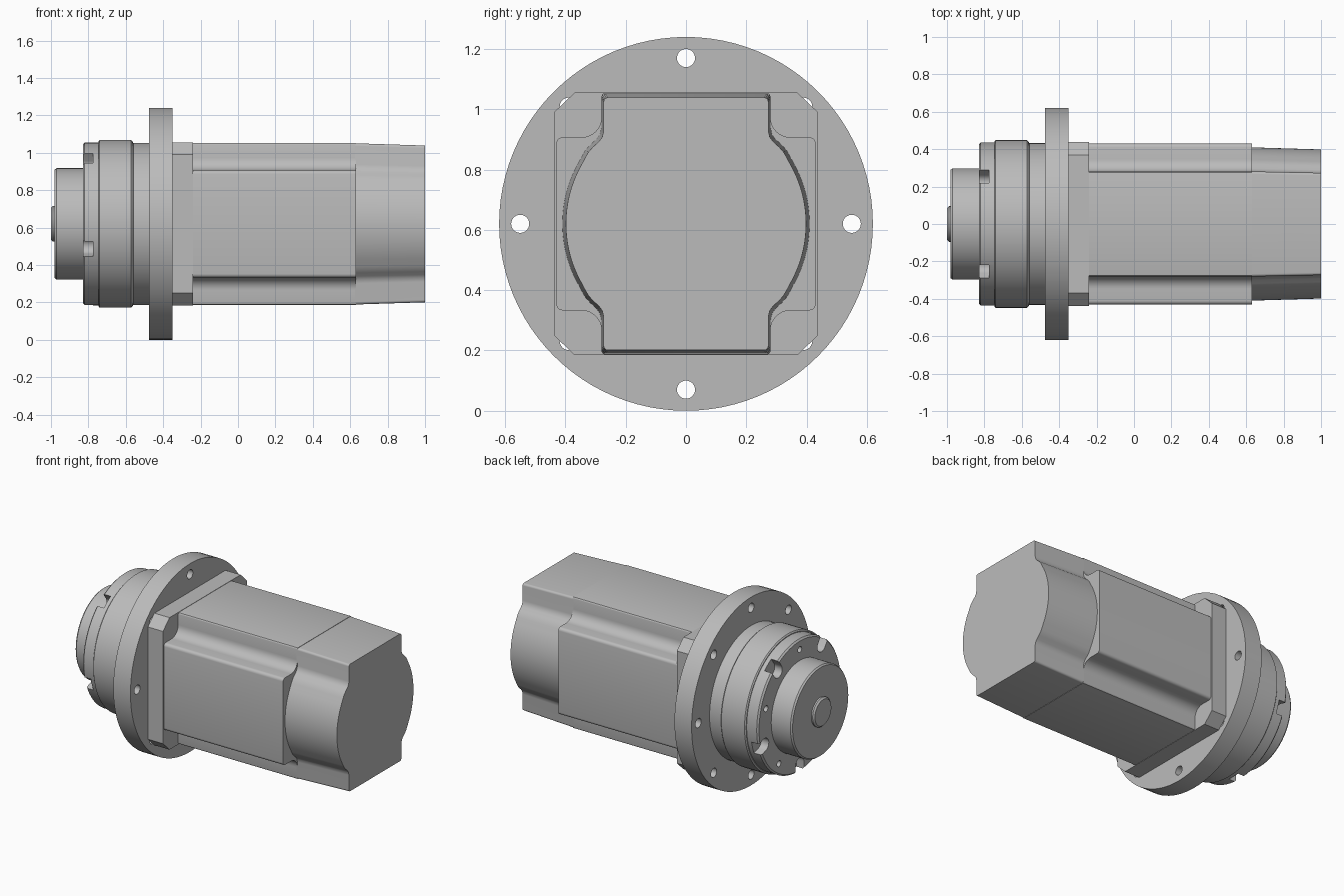
import bpy, bmesh
from math import sin, cos, radians, pi

AXIS_Z = 0.62   # height of the motor shaft axis
SEGS = 96

if "Cube" in bpy.data.objects:
    bpy.data.objects.remove(bpy.data.objects["Cube"], do_unlink=True)

metal = bpy.data.materials.new("grey metal")
metal.use_nodes = True
grey = (0.5, 0.5, 0.5, 1)
metal.diffuse_color = grey
metal.node_tree.nodes["Principled BSDF"].inputs["Base Color"].default_value = grey


def loft(name, sections):
    """Join (x, outline) sections along the shaft axis and cap both ends."""
    bm = bmesh.new()
    rings = [[bm.verts.new((x, y, z + AXIS_Z)) for y, z in pts] for x, pts in sections]
    n = len(rings[0])
    for a, b in zip(rings, rings[1:]):
        for i in range(n):
            j = (i + 1) % n
            bm.faces.new((a[i], a[j], b[j], b[i]))
    bm.faces.new(rings[0])
    bm.faces.new(rings[-1])
    bmesh.ops.recalc_face_normals(bm, faces=bm.faces[:])
    mesh = bpy.data.meshes.new(name)
    bm.to_mesh(mesh)
    bm.free()
    mesh.materials.append(metal)
    ob = bpy.data.objects.new(name, mesh)
    bpy.context.collection.objects.link(ob)
    return ob


def arc(cy, cz, r, start, end, steps):
    angles = [radians(start + (end - start) * i / steps) for i in range(steps + 1)]
    return [(cy + r * cos(a), cz + r * sin(a)) for a in angles]


def circle(r, cy=0, cz=0, n=SEGS):
    return arc(cy, cz, r, 0, 360, n)[:-1]


def turned(name, profile):
    return loft(name, [(x, circle(r)) for x, r in profile])


def mirrored(quarter):
    """Full outline from its upper +y quarter, running from side to top."""
    top = quarter + [(-y, z) for y, z in reversed(quarter)]
    return top + [(-y, -z) for y, z in top]


def rotate(pts, degrees):
    c, s = cos(radians(degrees)), sin(radians(degrees))
    return [(y * c - z * s, y * s + z * c) for y, z in pts]


def activate(ob):
    bpy.ops.object.select_all(action='DESELECT')
    ob.select_set(True)
    bpy.context.view_layer.objects.active = ob


def cut(ob, x0, x1, outlines):
    """Subtract prisms with the given outlines."""
    for pts in outlines:
        cutter = loft("cutter", [(x0, pts), (x1, pts)])
        cutter.hide_render = True
        mod = ob.modifiers.new("cut", 'BOOLEAN')
        mod.operation = 'DIFFERENCE'
        mod.solver = 'EXACT'
        mod.object = cutter
        activate(ob)
        bpy.ops.object.modifier_apply(modifier=mod.name)
        bpy.data.objects.remove(cutter, do_unlink=True)


# Output end: shaft boss and hub
parts = [
    turned("shaft_boss", [(-1, 0.085), (-0.99, 0.095), (-0.96, 0.095)]),
    turned("output_hub", [(-0.98, 0.29), (-0.97, 0.298), (-0.82, 0.298)]),
]

# Slotted collar with five open slots and five bolt holes between them
collar = turned("slotted_collar", [(-0.83, 0.425), (-0.82, 0.435), (-0.74, 0.435)])
slot = arc(0.385, 0, 0.043, 90, 270, 12) + [(0.5, -0.043), (0.5, 0.043)]
cut(collar, -0.9, -0.775, [rotate(slot, 54 + 72 * k) for k in range(5)])
bolt = circle(0.02, 0.37, 0, 20)
cut(collar, -0.9, -0.785, [rotate(bolt, 18 + 72 * k) for k in range(5)])
parts.append(collar)

# Gear housing: raised ring, groove and neck
parts.append(turned("gear_housing", [
    (-0.755, 0.425), (-0.747, 0.425), (-0.747, 0.44), (-0.74, 0.448),
    (-0.572, 0.448), (-0.565, 0.442), (-0.56, 0.433), (-0.47, 0.433)]))

# Mounting flange with eight holes
flange = turned("mounting_flange", [(-0.475, 0.62), (-0.35, 0.62)])
flange_hole = circle(0.03, 0.55, 0, 28)
cut(flange, -0.6, -0.2, [rotate(flange_hole, 45 * k) for k in range(8)])
parts.append(flange)

# Square adapter plate with cut corners
plate = mirrored([(0.438, 0.37), (0.37, 0.435)])
parts.append(loft("adapter_plate", [(-0.351, plate), (-0.24, plate)]))

# Motor body: cross-shaped section with hollow fillets
body = mirrored(arc(0.41, 0.267, 0.02, 0, 90, 4)
                + arc(0.347, 0.354, 0.067, 270, 180, 8)
                + arc(0.27, 0.423, 0.01, 0, 90, 3))
parts.append(loft("motor_body", [(-0.245, body), (0.63, body)]))

# Tapered end cover: round sides blending into flat top and bottom
cover = mirrored(arc(0, 0, 0.41, 1, 30, 12)
                 + [(0.343, 0.228), (0.333, 0.245), (0.318, 0.262), (0.298, 0.28),
                    (0.286, 0.296), (0.281, 0.318)]
                 + arc(0.267, 0.417, 0.014, 0, 90, 4))
parts.append(loft("end_cover", [
    (0.625, cover), (1, [(y * 0.972, z * 0.972) for y, z in cover])]))

for ob in parts:
    activate(ob)
    bpy.ops.object.shade_smooth_by_angle(angle=radians(30))
bpy.ops.object.select_all(action='DESELECT')
